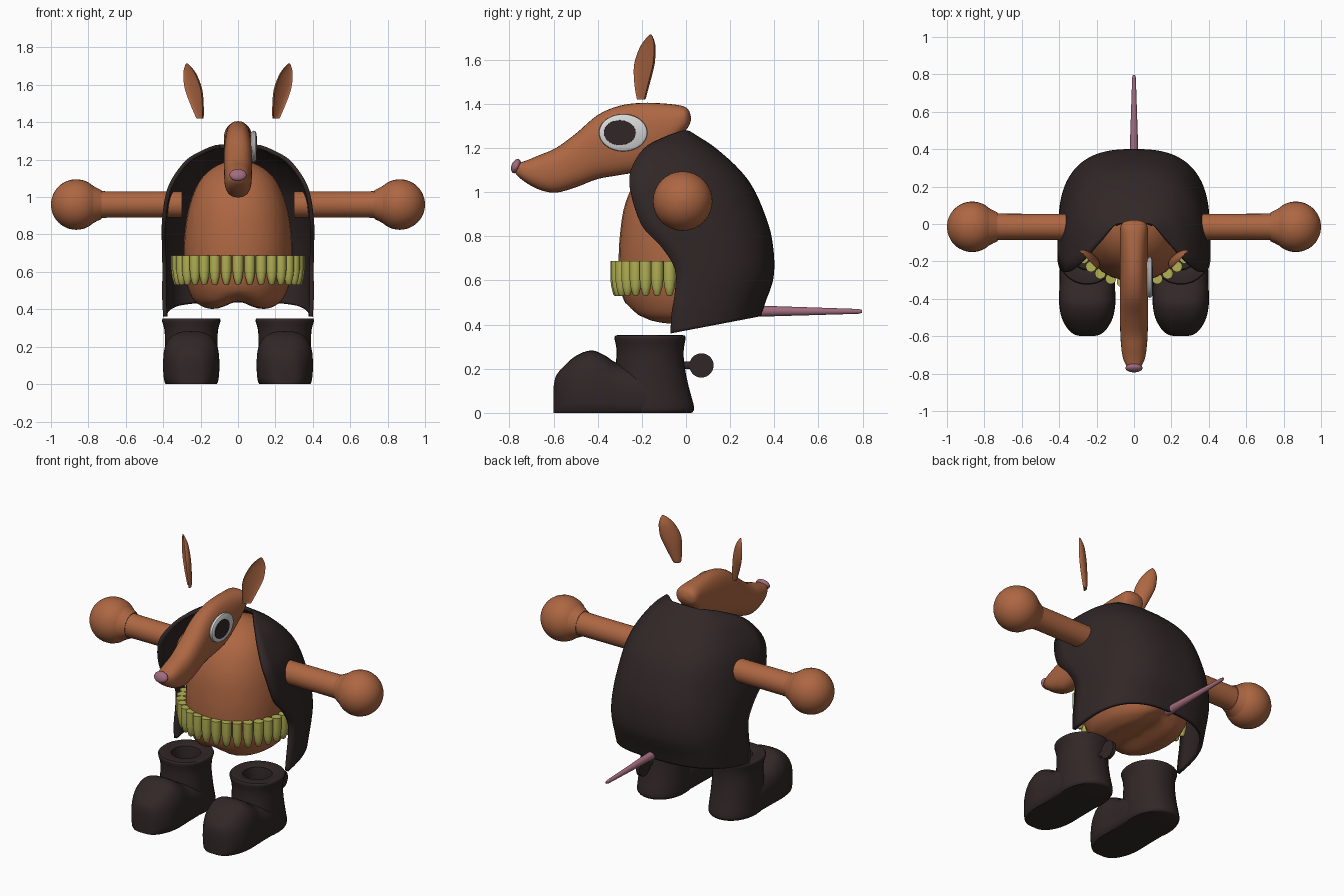
import bpy, bmesh, math
from mathutils import Vector

if "Cube" in bpy.data.objects:
    bpy.data.objects.remove(bpy.data.objects["Cube"], do_unlink=True)


def material(name, rgb):
    m = bpy.data.materials.new(name)
    m.use_nodes = True
    m.diffuse_color = (*rgb, 1)
    m.node_tree.nodes["Principled BSDF"].inputs["Base Color"].default_value = (*rgb, 1)
    return m


FUR = material("brown_fur", (0.42, 0.135, 0.055))
DARK = material("dark_leather", (0.031, 0.02, 0.02))
BRASS = material("olive_brass", (0.45, 0.44, 0.09))
PINK = material("pink_skin", (0.36, 0.15, 0.21))
WHITE = material("eye_white", (0.7, 0.7, 0.7))

AXES = {
    "x": lambda p, u, v: Vector((p, u, v)),
    "y": lambda p, u, v: Vector((u, p, v)),
    "z": lambda p, u, v: Vector((u, v, p)),
}


def smooth_stations(table, sub):
    """Catmull-Rom interpolation between table rows."""
    out = []
    for i in range(len(table) - 1):
        a, b, c, d = (table[max(0, min(len(table) - 1, i + k))] for k in (-1, 0, 1, 2))
        for j in range(sub):
            t = j / sub
            out.append([0.5 * (2 * q + (r - p) * t + (2 * p - 5 * q + 4 * r - s) * t * t
                               + (3 * q - p - 3 * r + s) * t ** 3)
                        for p, q, r, s in zip(a, b, c, d)])
    return out + [list(table[-1])]


def power(c, n):
    return math.copysign(abs(c) ** (2 / n), c)


def finish(name, bm, mat, angle=40):
    mesh = bpy.data.meshes.new(name)
    bm.to_mesh(mesh)
    bm.free()
    ob = bpy.data.objects.new(name, mesh)
    bpy.context.collection.objects.link(ob)
    mesh.materials.append(mat)
    for o in bpy.context.selected_objects:
        o.select_set(False)
    ob.select_set(True)
    bpy.context.view_layer.objects.active = ob
    bpy.ops.object.shade_smooth_by_angle(angle=math.radians(angle))
    return ob


def add_loft(bm, table, place, n=2, sub=4, seg=32):
    """Stations are (position, centre u, centre v, radius u, radius v)."""
    rings = []
    for p, cu, cv, ru, rv in smooth_stations(table, sub):
        angles = [2 * math.pi * k / seg for k in range(seg)]
        rings.append([bm.verts.new(place(p, cu + ru * power(math.cos(a), n),
                                         cv + rv * power(math.sin(a), n))) for a in angles])
    for r0, r1 in zip(rings, rings[1:]):
        for k in range(seg):
            m = (k + 1) % seg
            bm.faces.new((r0[k], r0[m], r1[m], r1[k]))
    bm.faces.new(rings[0][::-1])
    bm.faces.new(rings[-1])


def loft(name, table, axis, mat, **kw):
    bm = bmesh.new()
    add_loft(bm, table, AXES.get(axis, axis), **kw)
    bmesh.ops.recalc_face_normals(bm, faces=bm.faces)
    return finish(name, bm, mat)


# Body, dented underneath between the hips
def body_point(z, x, y):
    low = max(0, min(1, (0.5 - z) / 0.08))
    return Vector((x, y, z + 0.045 * low * math.exp(-(x / 0.08) ** 2)))


loft("body", [(z, 0, 0.02, rx, ry) for z, rx, ry in (
    (0.395, 0.02, 0.03), (0.4, 0.14, 0.16), (0.42, 0.2, 0.23), (0.46, 0.245, 0.275),
    (0.55, 0.28, 0.315), (0.66, 0.29, 0.325), (0.8, 0.287, 0.32), (0.95, 0.262, 0.295),
    (1.08, 0.21, 0.23), (1.16, 0.13, 0.14), (1.2, 0.03, 0.03))], body_point, FUR, n=2.2)

# Cape: horizontal slices open at the front (height, half width, front, back)
cape_rows = smooth_stations([
    (0.36, 0.4, -0.07, 0.34), (0.45, 0.405, -0.065, 0.36), (0.55, 0.405, -0.05, 0.385),
    (0.65, 0.405, -0.05, 0.4), (0.75, 0.407, -0.11, 0.395), (0.85, 0.408, -0.2, 0.375),
    (1.0, 0.39, -0.25, 0.315), (1.1, 0.352, -0.25, 0.245), (1.2, 0.275, -0.19, 0.135),
    (1.25, 0.19, -0.1, 0.06), (1.275, 0.13, -0.03, 0.02), (1.28, 0.1, -0.004, 0.004)], 4)
bm = bmesh.new()
grid = []
for z, a, front, back in cape_rows:
    row = []
    for k in range(49):
        t = math.pi * k / 48
        x = a * power(math.cos(t), 2.7)
        y = front + (back - front) * power(math.sin(t), 2.7)
        h = z
        if z < 0.6:  # the hem rises towards the back
            hem = 0.36 + 0.08 * (y + 0.07) / 0.42
            h = 0.6 + (z - 0.6) * (0.6 - hem) / 0.24
        row.append(bm.verts.new((x, y, h)))
    grid.append(row)
for r0, r1 in zip(grid, grid[1:]):
    for k in range(48):
        bm.faces.new((r0[k], r0[k + 1], r1[k + 1], r1[k]))
cape = finish("cape", bm, DARK, 60)
shell = cape.modifiers.new("thickness", "SOLIDIFY")
shell.thickness = 0.022
shell.offset = -1

# Head (y, top, bottom, half width)
loft("head", [(y, 0, (t + b) / 2, w, (t - b) / 2) for y, t, b, w in (
    (-0.775, 1.115, 1.095, 0.01), (-0.765, 1.13, 1.075, 0.035), (-0.72, 1.145, 1.04, 0.058),
    (-0.66, 1.17, 1.01, 0.068), (-0.59, 1.2, 0.998, 0.073), (-0.5, 1.265, 1.022, 0.075),
    (-0.4, 1.35, 1.06, 0.075), (-0.3, 1.392, 1.078, 0.075), (-0.2, 1.405, 1.1, 0.075),
    (-0.1, 1.402, 1.17, 0.075), (-0.02, 1.392, 1.26, 0.073), (0.01, 1.375, 1.295, 0.055),
    (0.022, 1.345, 1.325, 0.015))], "y", FUR, n=2.4)

# Nose
bm = bmesh.new()
bmesh.ops.create_uvsphere(bm, u_segments=24, v_segments=14, radius=1)
for v in bm.verts:
    x, y, z = v.co.x * 0.046, v.co.y * 0.021, v.co.z * 0.034
    v.co = (x, y * 0.92 + z * 0.38 - 0.77, z * 0.92 - y * 0.38 + 1.118)
finish("nose", bm, PINK)

# Eye on the left side of the head
loft("eye_white", [(0.07, -0.285, 1.27, 0.1, 0.075), (0.08, -0.285, 1.27, 0.11, 0.085),
                   (0.092, -0.285, 1.27, 0.108, 0.083), (0.098, -0.285, 1.27, 0.098, 0.073)],
     "x", WHITE, sub=1, seg=40)
loft("pupil", [(0.09, -0.3, 1.27, 0.073, 0.057), (0.102, -0.3, 1.27, 0.072, 0.056)],
     "x", DARK, sub=1, seg=40)

# Tail
loft("tail", [(0.3, 0, 0.461, 0.026, 0.026), (0.78, 0, 0.46, 0.01, 0.011),
              (0.797, 0, 0.46, 0.006, 0.007)], "y", PINK, sub=1, seg=20)

# Cartridge belt
bm = bmesh.new()
COUNT = 19
for i in range(COUNT):
    a = math.radians(-100 + 200 * i / (COUNT - 1))
    cx, cy = 0.328 * math.sin(a), -0.01 - 0.305 * math.cos(a)
    add_loft(bm, [(z, cx, cy, r, r) for z, r in (
        (0.53, 0.008), (0.537, 0.015), (0.57, 0.024), (0.61, 0.029), (0.688, 0.029))],
        AXES["z"], sub=1, seg=14)
bmesh.ops.recalc_face_normals(bm, faces=bm.faces)
finish("cartridge_belt", bm, BRASS)

for s, side in ((1, "left"), (-1, "right")):
    # Arm running into a ball hand
    hand = [(0.3, 0.07), (0.69, 0.07), (0.73, 0.077), (0.775, 0.1)]
    for k in range(3, 13):
        a = math.pi * (1 - k / 12)
        hand.append((0.865 + 0.135 * math.cos(a), max(0.004, 0.135 * math.sin(a))))
    loft(side + "_arm", [(s * x, -0.015, 0.96, r, r) for x, r in hand], "x", FUR, sub=2)

    # Ear: a cupped leaf facing forwards and outwards
    def ear_point(t, u, v):
        v = v if v < 0 else -0.35 * v
        d = math.sqrt(0.5)
        return Vector((s * (0.195 + 0.068 * t + d * (u + v + 0.015)),
                       -0.195 + 0.045 * t * t + d * (u - v - 0.015), 1.42 + 0.295 * t))

    loft(side + "_ear", [(t, 0, 0, w, th) for t, w, th in (
        (0, 0.022, 0.018), (0.05, 0.028, 0.024), (0.3, 0.048, 0.035), (0.55, 0.06, 0.038),
        (0.8, 0.046, 0.03), (0.94, 0.022, 0.014), (1, 0.004, 0.003))], ear_point, FUR)

    # Boot: foot (y, top, half width) with a flat sole
    cx = s * 0.25

    def foot_point(y, u, v):
        return Vector((cx + u, y, max(v, 0.0)))

    loft(side + "_boot_foot", [(y, 0, t * 0.36, w, t * 0.64) for y, t, w in (
        (-0.6, 0.12, 0.03), (-0.59, 0.165, 0.07), (-0.56, 0.205, 0.105), (-0.5, 0.258, 0.137),
        (-0.43, 0.283, 0.15), (-0.37, 0.262, 0.15), (-0.31, 0.225, 0.148),
        (-0.2, 0.2, 0.145), (-0.1, 0.18, 0.13))], foot_point, DARK, n=2.8)

    # Boot shaft with a hollow top (height, front, back, half width)
    loft(side + "_boot_shaft", [(z, cx, (f + b) / 2, w, (b - f) / 2) for z, f, b, w in (
        (0, -0.33, 0.025, 0.135), (0.012, -0.335, 0.036, 0.143), (0.04, -0.335, 0.034, 0.145),
        (0.12, -0.33, 0.012, 0.143), (0.22, -0.318, -0.008, 0.141), (0.29, -0.315, -0.01, 0.143),
        (0.335, -0.324, -0.002, 0.156), (0.348, -0.322, -0.004, 0.154),
        (0.352, -0.31, -0.016, 0.142), (0.348, -0.255, -0.07, 0.092),
        (0.33, -0.245, -0.08, 0.082), (0.25, -0.24, -0.085, 0.078))], "z", DARK, sub=2, n=2.1)

# Spur on the left heel
loft("spur_stem", [(-0.03, 0.25, 0.215, 0.012, 0.017), (0.05, 0.25, 0.215, 0.012, 0.017)],
     "y", DARK, sub=1, seg=16)
loft("spur_disc", [(0.238, 0.07, 0.215, 0.055, 0.055), (0.262, 0.07, 0.215, 0.055, 0.055)],
     "x", DARK, sub=1, seg=28)
